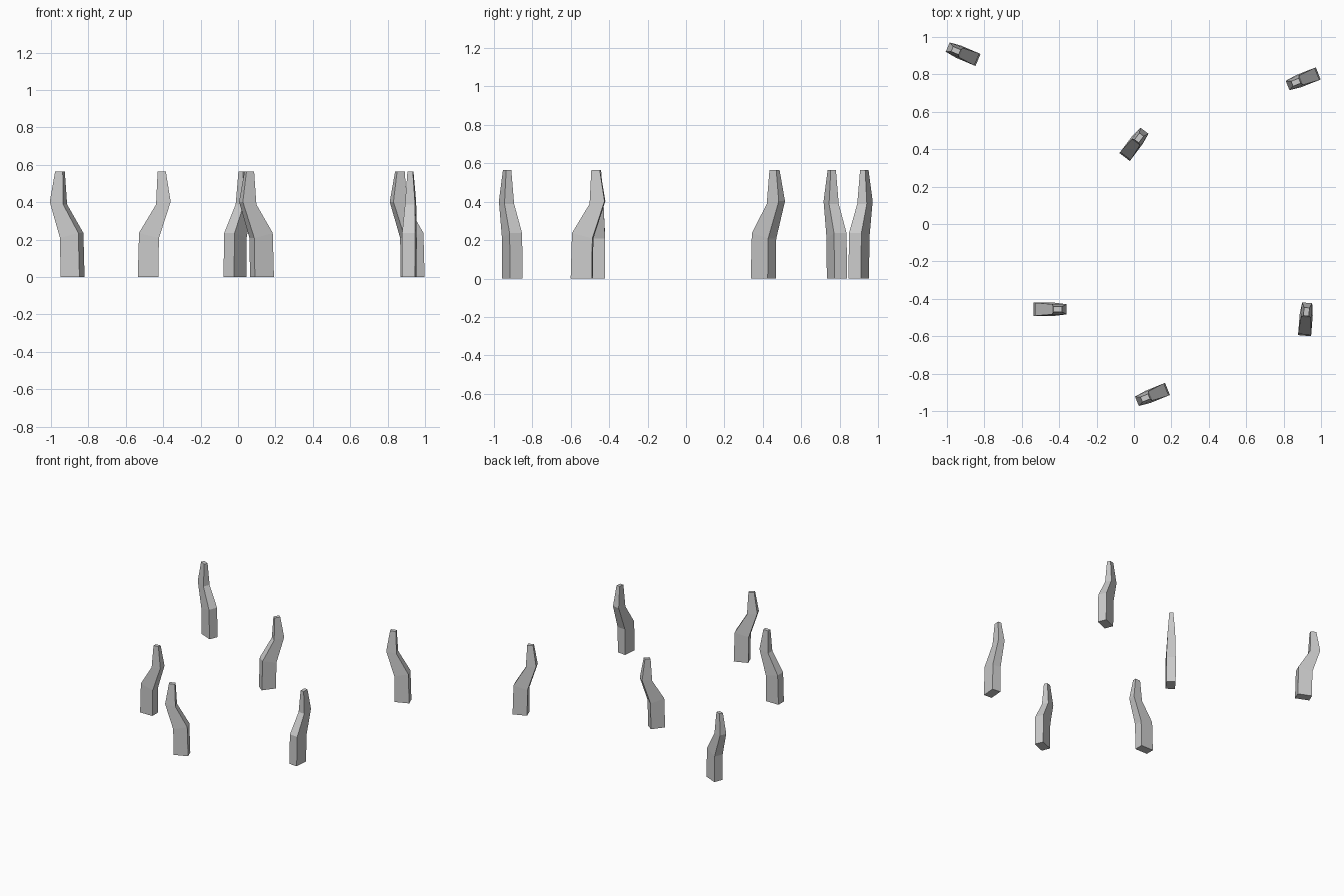
import bpy
import math

if "Cube" in bpy.data.objects:
    bpy.data.objects.remove(bpy.data.objects["Cube"])

# Side profile of one post: (back u, back z, front u, front z, width)
RINGS = [
    (0.000, 0.000, 0.110, 0.000, 0.070),
    (0.007, 0.236, 0.113, 0.208, 0.070),
    (0.098, 0.388, 0.176, 0.402, 0.054),
    (0.106, 0.563, 0.150, 0.565, 0.029),
]

# Back foot centre x, y and the heading of the bend in degrees
POSTS = [
    (-0.536, -0.456, 0),
    (0.912, -0.597, 85.5),
    (0.179, -0.882, 202),
    (-0.050, 0.358, 53),
    (0.985, 0.805, 201.5),
    (-0.834, 0.877, 157),
]


def post_mesh():
    verts, faces = [], []
    for bu, bz, fu, fz, w in RINGS:
        h = w / 2
        verts += [(bu, -h, bz), (fu, -h, fz), (fu, h, fz), (bu, h, bz)]
    # Side walls between consecutive rings
    for r in range(len(RINGS) - 1):
        for i in range(4):
            a, b = 4 * r + i, 4 * r + (i + 1) % 4
            faces.append((a, b, b + 4, a + 4))
    # Foot and top caps
    n = len(verts)
    faces += [(3, 2, 1, 0), (n - 4, n - 3, n - 2, n - 1)]
    mesh = bpy.data.meshes.new("bent_post")
    mesh.from_pydata(verts, [], faces)
    mesh.update()
    return mesh


# Six copies of the bent post, scattered and turned
mesh = post_mesh()
for i, (x, y, angle) in enumerate(POSTS, 1):
    post = bpy.data.objects.new(f"bent_post_{i}", mesh)
    post.location = (x, y, 0)
    post.rotation_euler.z = math.radians(angle)
    bpy.context.collection.objects.link(post)
